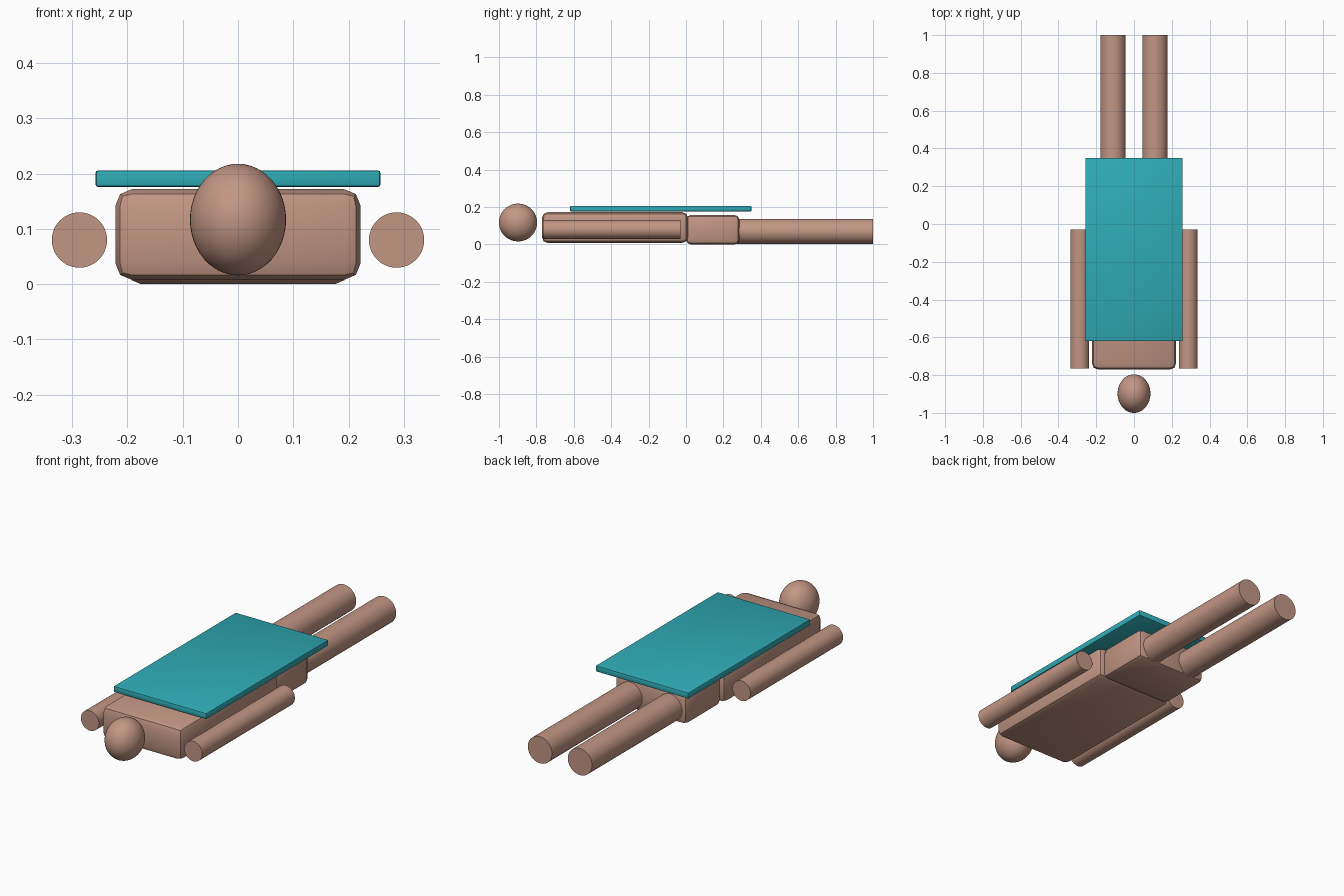
import bpy
import math

cube = bpy.data.objects.get("Cube")
if cube:
    bpy.data.objects.remove(cube, do_unlink=True)


def material(name, rgb):
    mat = bpy.data.materials.new(name)
    mat.use_nodes = True
    mat.diffuse_color = (*rgb, 1)
    mat.node_tree.nodes["Principled BSDF"].inputs["Base Color"].default_value = (*rgb, 1)
    return mat


skin = material("skin", (0.54, 0.305, 0.23))
teal = material("teal cloth", (0.029, 0.41, 0.47))


def finish(name, mat, angle=35):
    ob = bpy.context.object
    ob.name = ob.data.name = name
    ob.data.materials.append(mat)
    bpy.ops.object.shade_smooth_by_angle(angle=math.radians(angle))
    return ob


def box(name, mat, low, high, bevel, segments):
    """Rounded box between two corners."""
    centre = [(a + b) / 2 for a, b in zip(low, high)]
    bpy.ops.mesh.primitive_cube_add(size=1, location=centre)
    ob = bpy.context.object
    ob.scale = [b - a for a, b in zip(low, high)]
    bpy.ops.object.transform_apply(location=False, rotation=False, scale=True)
    mod = ob.modifiers.new("rounded_edges", 'BEVEL')
    mod.width = bevel
    mod.segments = segments
    bpy.ops.object.modifier_apply(modifier=mod.name)
    return finish(name, mat)


def limb(name, x, z, radius, y0, y1):
    """Straight cylinder lying along y."""
    bpy.ops.mesh.primitive_cylinder_add(vertices=48, radius=radius, depth=y1 - y0,
                                        location=(x, (y0 + y1) / 2, z),
                                        rotation=(math.pi / 2, 0, 0))
    return finish(name, skin)


# Body lying on its front
box("torso", skin, (-0.222, -0.77, 0.008), (0.222, 0.01, 0.172), 0.03, 2)
box("pelvis", skin, (-0.2, 0.0, 0.0), (0.2, 0.285, 0.157), 0.025, 2)

# Head
bpy.ops.mesh.primitive_uv_sphere_add(segments=48, ring_count=24, radius=1,
                                     location=(0, -0.898, 0.117))
bpy.context.object.scale = (0.087, 0.102, 0.101)
bpy.ops.object.transform_apply(location=False, rotation=False, scale=True)
finish("head", skin)

# Arms and legs
for side, s in (("left", 1), ("right", -1)):
    limb(side + "_arm", s * 0.287, 0.08, 0.05, -0.765, -0.03)
    limb(side + "_leg", s * 0.111, 0.07, 0.067, 0.27, 1.0)

# Sheet over the back
box("sheet", teal, (-0.258, -0.62, 0.176), (0.258, 0.35, 0.206), 0.005, 2)
